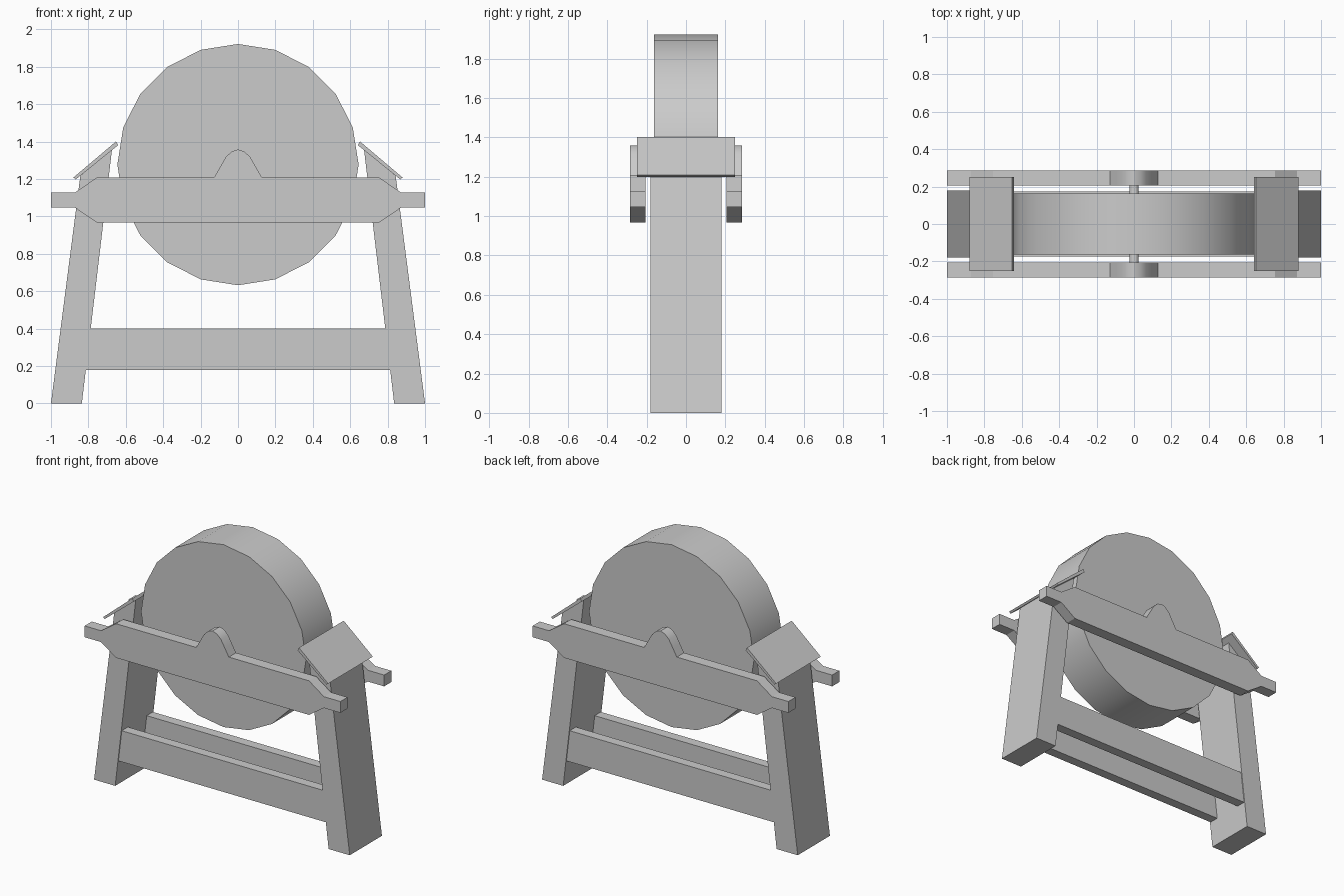
import bpy, bmesh, math

if "Cube" in bpy.data.objects:
    bpy.data.objects.remove(bpy.data.objects["Cube"])


def extrude_profile(name, points, y0, y1, smooth=False):
    """Extrude an XZ outline from y0 to y1."""
    bm = bmesh.new()
    face = bm.faces.new([bm.verts.new((x, y0, z)) for x, z in points])
    ext = bmesh.ops.extrude_face_region(bm, geom=[face])
    verts = [g for g in ext["geom"] if isinstance(g, bmesh.types.BMVert)]
    bmesh.ops.translate(bm, verts=verts, vec=(0, y1 - y0, 0))
    bmesh.ops.recalc_face_normals(bm, faces=bm.faces)
    mesh = bpy.data.meshes.new(name)
    bm.to_mesh(mesh)
    bm.free()
    obj = bpy.data.objects.new(name, mesh)
    bpy.context.collection.objects.link(obj)
    if smooth:
        bpy.ops.object.select_all(action="DESELECT")
        obj.select_set(True)
        bpy.context.view_layer.objects.active = obj
        bpy.ops.object.shade_smooth_by_angle(angle=math.radians(30))
    return obj


def circle(radius, cz, sides):
    return [(radius * math.sin(2 * math.pi * i / sides),
             cz + radius * math.cos(2 * math.pi * i / sides)) for i in range(sides)]


# Grinding wheel and axle
extrude_profile("grinding_wheel", circle(0.645, 1.277, 20), -0.162, 0.162, True)
extrude_profile("axle", circle(0.025, 1.28, 12), -0.25, 0.25, True)

# Leaning legs with slanted tops, and the sloped cover plates on them
leg = [(1.0, 0), (0.843, 1.217), (0.674, 1.356), (0.835, 0)]
plate = [(0.88, 1.208), (0.867, 1.198), (0.641, 1.381), (0.652, 1.401)]
for side, s in (("left", -1), ("right", 1)):
    extrude_profile(f"{side}_leg", [(s * x, z) for x, z in leg], -0.18, 0.18)
    extrude_profile(f"{side}_cover_plate", [(s * x, z) for x, z in plate], -0.25, 0.25)

# Handle rails with a bearing hump in the middle
top = [(1.0, 1.127), (0.872, 1.127), (0.755, 1.208), (0.128, 1.208),
       (0.097, 1.262), (0.065, 1.318), (0.033, 1.348)]
bottom = [(0.755, 0.967), (0.872, 1.047), (1.0, 1.047)]
rail = ([(-x, z) for x, z in top] + [(0, 1.358)] + top[::-1]
        + bottom[::-1] + [(-x, z) for x, z in bottom])

# Lower stretcher boards between the legs
board = [(-0.83, 0.18), (0.83, 0.18), (0.80, 0.40), (-0.80, 0.40)]
for side, s in (("front", -1), ("back", 1)):
    extrude_profile(f"{side}_handle_rail", rail, s * 0.205, s * 0.285, True)
    extrude_profile(f"{side}_stretcher", board, s * 0.105, s * 0.174)
